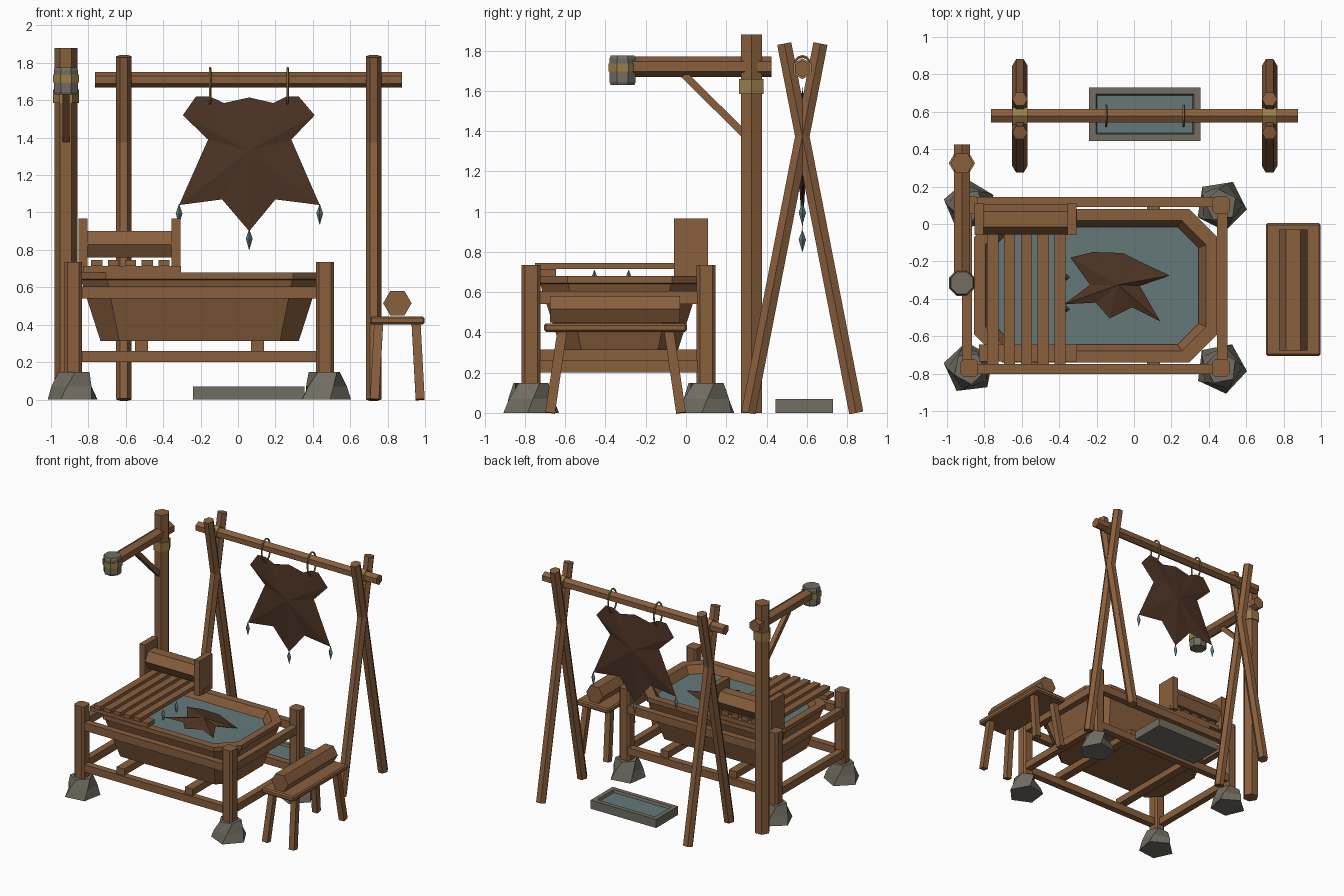
import bpy, bmesh, math
from mathutils import Vector

cube = bpy.data.objects.get("Cube")
if cube:
    bpy.data.objects.remove(cube)


def material(name, rgb):
    m = bpy.data.materials.new(name)
    m.use_nodes = True
    m.diffuse_color = (*rgb, 1)
    m.node_tree.nodes["Principled BSDF"].inputs["Base Color"].default_value = (*rgb, 1)
    return m


WOOD = material("wood", (0.25, 0.115, 0.047))
HIDE = material("dark hide", (0.075, 0.034, 0.018))
STONE = material("grey stone", (0.17, 0.155, 0.125))
WATER = material("teal water", (0.13, 0.19, 0.19))
ROPE = material("tan rope", (0.32, 0.21, 0.07))


def finish(name, bm, mat):
    bmesh.ops.recalc_face_normals(bm, faces=bm.faces)
    me = bpy.data.meshes.new(name)
    bm.to_mesh(me)
    bm.free()
    me.materials.append(mat)
    ob = bpy.data.objects.new(name, me)
    bpy.context.collection.objects.link(ob)
    return ob


def loft(name, loops, mat, closed=False):
    """Skin equal-length point loops; cap the ends unless closed into a ring."""
    bm = bmesh.new()
    rings = [[bm.verts.new(p) for p in loop] for loop in loops]
    pairs = list(zip(rings, rings[1:]))
    if closed:
        pairs.append((rings[-1], rings[0]))
    else:
        bm.faces.new(rings[0])
        bm.faces.new(rings[-1])
    n = len(rings[0])
    for a, b in pairs:
        for i in range(n):
            j = (i + 1) % n
            bm.faces.new((a[i], a[j], b[j], b[i]))
    return finish(name, bm, mat)


def ring(center, axis, r, n, turn=0):
    d = Vector(axis).normalized()
    ref = Vector((0, 0, 1)) if abs(d.x) > 0.9 else Vector((1, 0, 0))
    u = (ref - d * ref.dot(d)).normalized()
    v = d.cross(u)
    angles = [math.radians(turn) + math.tau * i / n for i in range(n)]
    return [Vector(center) + r * (math.cos(a) * u + math.sin(a) * v) for a in angles]


def bar(name, p, q, r, mat=WOOD, n=6, turn=0):
    axis = Vector(q) - Vector(p)
    return loft(name, [ring(p, axis, r, n, turn), ring(q, axis, r, n, turn)], mat)


def box(name, x, y, z, mat=WOOD):
    loops = [[(x[0], y[0], h), (x[1], y[0], h), (x[1], y[1], h), (x[0], y[1], h)] for h in z]
    return loft(name, loops, mat)


def octagon(cx, cy, hx, hy, c, z):
    quarter = [(hx, hy - c), (hx - c, hy)]
    pts = quarter + [(-x, y) for x, y in quarter[::-1]]
    pts += [(-x, -y) for x, y in pts]
    return [(cx + x, cy + y, z) for x, y in pts]


def crystal(name, x, y, low, high, r=0.018):
    mid = low + (high - low) * 0.55
    loft(name, [ring((x, y, z), (0, 0, 1), s, 4) for z, s in ((low, 0.001), (mid, r), (high, 0.001))], WATER)


def skin(name, outline, front, back, place):
    """Star-shaped pelt fanned out from a raised centre on each side."""
    bm = bmesh.new()
    rim = [bm.verts.new(place(a, b)) for a, b in outline]
    for tip in (front, back):
        c = bm.verts.new(tip)
        for i, v in enumerate(rim):
            bm.faces.new((v, rim[(i + 1) % len(rim)], c))
    return finish(name, bm, HIDE)


# Vat frame: corner posts on boulders, two levels of rails
CX, CY = -0.205, -0.33
XS, YS = (-0.88, 0.465), (-0.77, 0.10)
for i, x in enumerate(XS):
    for j, y in enumerate(YS):
        loft("vat_post", [octagon(x, y, 0.047, 0.047, 0.016, z) for z in (0.1, 0.735)], WOOD)
        t = 25 + 40 * i + 70 * j
        loft("foot_boulder", [ring((x, y, 0), (0, 0, 1), 0.14, 5, t),
                              ring((x, y, 0.07), (0, 0, 1), 0.118, 5, t + 12),
                              ring((x, y, 0.148), (0, 0, 1), 0.088, 5, t + 36)], STONE)
for z in ((0.2, 0.26), (0.54, 0.605)):
    for y in (-0.775, 0.118):
        box("long_rail", XS, (y - 0.027, y + 0.027), z)
    for x in (-0.893, 0.472):
        box("end_rail", (x - 0.027, x + 0.027), YS, z)
for x in (-0.515, 0.105):
    box("vat_joist", (x - 0.035, x + 0.035), (-0.79, 0.13), (0.26, 0.315))

# Vat: flared eight-sided tub with a thick lip
profile = [(0.53, 0.29, 0.10, 0.312), (0.635, 0.395, 0.14, 0.64), (0.65, 0.41, 0.15, 0.645),
           (0.65, 0.41, 0.15, 0.68), (0.59, 0.35, 0.13, 0.68), (0.545, 0.31, 0.11, 0.60),
           (0.50, 0.27, 0.09, 0.36)]
loft("vat_tub", [octagon(CX, CY, *p) for p in profile], WOOD)
loft("vat_water", [octagon(CX, CY, 0.55, 0.315, 0.112, z) for z in (0.6, 0.622)], WATER)

# Soaking pelt with its charms
soak = [(-0.34, -0.18), (-0.22, -0.15), (-0.06, -0.155), (0.03, -0.20), (0.19, -0.275), (0.03, -0.33),
        (0.14, -0.52), (-0.01, -0.445), (-0.13, -0.505), (-0.205, -0.42), (-0.375, -0.43), (-0.235, -0.325)]
skin("soaking_pelt", soak, (-0.085, -0.325, 0.665), (-0.085, -0.325, 0.60), lambda a, b: (a, b, 0.632))
for y in (-0.455, -0.285):
    crystal("soaking_charm", -0.36, y, 0.61, 0.71)

# Slatted work shelf over one end of the vat
for y in (-0.69, 0.03):
    box("shelf_bearer", (-0.83, -0.305), (y - 0.045, y + 0.045), (0.68, 0.715))
for i in range(5):
    x = -0.755 + 0.09 * i
    box("shelf_slat", (x - 0.03, x + 0.03), (-0.75, 0.06), (0.715, 0.745))

# Scraping roller between two cheek boards
for x in (-0.828, -0.332):
    box("roller_cheek", (x - 0.024, x + 0.024), (-0.06, 0.11), (0.68, 0.967))
bar("roller", (-0.82, 0.025, 0.83), (-0.335, 0.025, 0.83), 0.082, turn=30)

# Tall post with arm, brace and hanging weight
PX, PY = -0.92, 0.325
bar("tall_post", (PX, PY, 0), (PX, PY, 1.88), 0.061)
bar("post_binding", (PX, PY, 1.585), (PX, PY, 1.658), 0.07, ROPE)
bar("post_arm", (PX, -0.27, 1.72), (PX, 0.425, 1.72), 0.05, turn=30)
bar("arm_brace", (PX, -0.01, 1.68), (PX, 0.31, 1.365), 0.026, n=4, turn=45)
loft("stone_weight", [ring((PX, -0.315, z), (0, 0, 1), r, 8, 22.5)
                      for z, r in ((1.63, 0.064), (1.645, 0.07), (1.76, 0.07), (1.775, 0.064))], STONE)
bar("weight_binding", (PX, -0.315, 1.695), (PX, -0.315, 1.737), 0.075, ROPE, 8, 22.5)

# Drying rack: two crossed trestles and a ridge pole
RY = 0.578
for x in (-0.61, 0.725):
    for s in (-1, 1):
        bar("trestle_pole", (x, RY + s * 0.268, 0), (x, RY - s * 0.09, 1.835), 0.041)
    bar("ridge_binding", (x - 0.04, RY, 1.71), (x + 0.04, RY, 1.71), 0.052, ROPE)
bar("ridge_pole", (-0.765, RY, 1.71), (0.878, RY, 1.71), 0.042)

# Hanging pelt, hooks and charms
pelt = [(-0.225, 1.62), (-0.15, 1.62), (-0.075, 1.585), (0.06, 1.615), (0.19, 1.585), (0.26, 1.62), (0.325, 1.62),
        (0.41, 1.52), (0.285, 1.39), (0.437, 1.04), (0.20, 1.07), (0.06, 0.90), (-0.085, 1.07),
        (-0.315, 1.04), (-0.16, 1.39), (-0.295, 1.52)]
skin("hanging_pelt", pelt, (0.06, RY - 0.028, 1.33), (0.06, RY + 0.028, 1.33), lambda a, b: (a, RY, b))
for x in (-0.15, 0.265):
    loops = []
    for i in range(16):
        a = math.tau * i / 16
        c = (x, RY + 0.055 * math.cos(a), 1.677 + 0.095 * math.sin(a))
        loops.append(ring(c, (0, -math.sin(a), math.cos(a)), 0.007, 5))
    loft("pelt_hook", loops, ROPE, closed=True)
for x, top in ((-0.315, 1.045), (0.437, 1.045), (0.06, 0.91)):
    crystal("pelt_charm", x, RY, top - 0.11, top)

# Drip tray under the rack
TX, TY = 0.058, 0.587
tray = [(0.298, 0.143, 0), (0.298, 0.143, 0.07), (0.262, 0.107, 0.07), (0.25, 0.095, 0.03)]
loft("drip_tray", [[(TX + a * hx, TY + b * hy, z) for a, b in ((1, 1), (-1, 1), (-1, -1), (1, -1))]
                   for hx, hy, z in tray], STONE)
box("tray_water", (TX - 0.256, TX + 0.256), (TY - 0.101, TY + 0.101), (0.03, 0.05), WATER)

# Bench with splayed legs and a log on top
BX, BY = 0.852, -0.35
seat = box("bench_seat", (0.705, 0.998), (-0.705, 0.005), (0.402, 0.445))
bevel = seat.modifiers.new("soft_edges", 'BEVEL')
bevel.width, bevel.segments = 0.01, 1
for sx in (-1, 1):
    for sy in (-1, 1):
        bar("bench_leg", (BX + sx * 0.122, BY + sy * 0.325, 0), (BX + sx * 0.1, BY + sy * 0.265, 0.41),
            0.034, n=4, turn=45)
bar("bench_log", (BX, -0.675, 0.515), (BX, -0.03, 0.515), 0.076)
